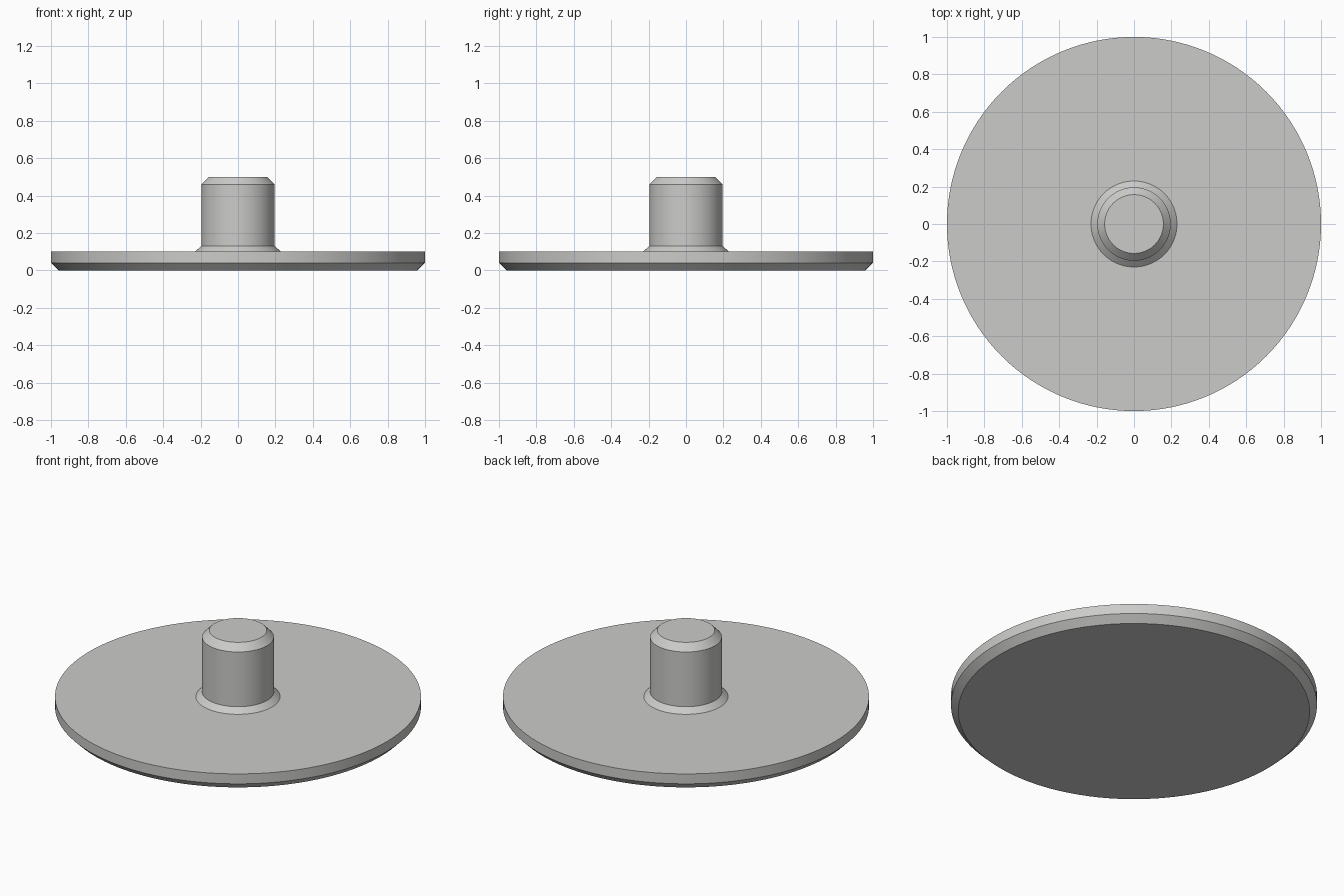
import bpy
import bmesh
import math

if "Cube" in bpy.data.objects:
    bpy.data.objects.remove(bpy.data.objects["Cube"])

SEGMENTS = 128

grey = bpy.data.materials.new("light_grey")
grey.diffuse_color = (0.6, 0.6, 0.59, 1)
grey.use_nodes = True
grey.node_tree.nodes["Principled BSDF"].inputs["Base Color"].default_value = grey.diffuse_color


def lathe(name, profile):
    """Closed solid of revolution from (radius, height) points, bottom to top."""
    bm = bmesh.new()
    rings = []
    for r, z in profile:
        rings.append([bm.verts.new((r * math.cos(2 * math.pi * i / SEGMENTS),
                                    r * math.sin(2 * math.pi * i / SEGMENTS), z))
                      for i in range(SEGMENTS)])
    for low, high in zip(rings, rings[1:]):
        for i in range(SEGMENTS):
            j = (i + 1) % SEGMENTS
            bm.faces.new((low[i], low[j], high[j], high[i]))
    bm.faces.new(rings[0][::-1])
    bm.faces.new(rings[-1])
    mesh = bpy.data.meshes.new(name)
    bm.to_mesh(mesh)
    bm.free()
    mesh.materials.append(grey)
    obj = bpy.data.objects.new(name, mesh)
    bpy.context.collection.objects.link(obj)
    bpy.ops.object.select_all(action='DESELECT')
    obj.select_set(True)
    bpy.context.view_layer.objects.active = obj
    bpy.ops.object.shade_smooth_by_angle(angle=math.radians(30))
    return obj


# Disc with chamfered lower rim, flared collar and stem with chamfered tip
lathe("disc_with_stem", [
    (0.96, 0.0), (1.0, 0.04), (1.0, 0.1),    # disc
    (0.23, 0.1), (0.196, 0.13),              # collar
    (0.196, 0.46), (0.157, 0.5),             # stem
])
